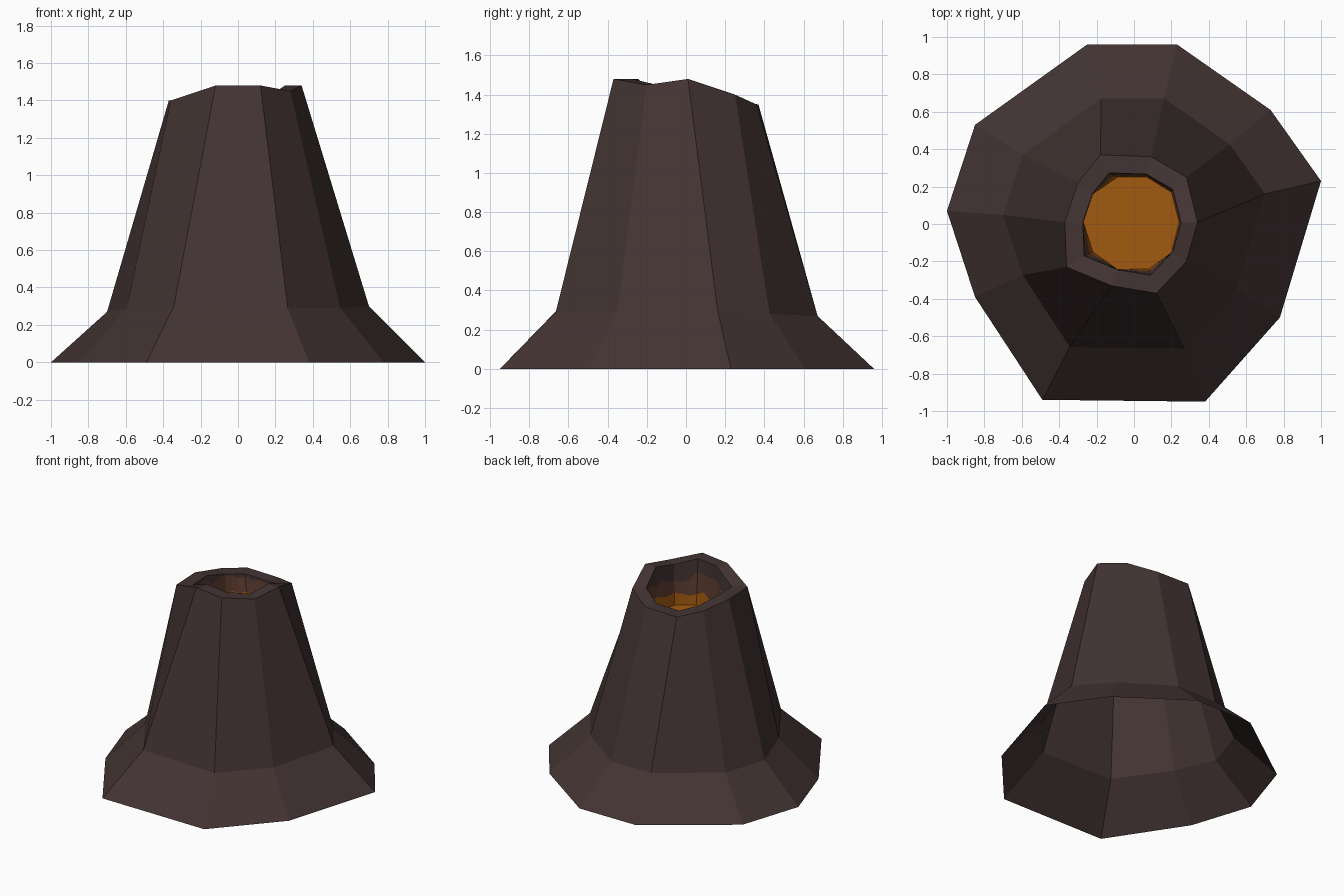
import bpy, bmesh, random
from mathutils import Vector

if "Cube" in bpy.data.objects:
    bpy.data.objects.remove(bpy.data.objects["Cube"])

random.seed(4)

# Ten-sided outlines, clockwise seen from above
BASE = [(-0.25, 0.96), (0.23, 0.96), (0.73, 0.61), (1.0, 0.23), (0.78, -0.50),
        (0.38, -0.95), (-0.49, -0.94), (-0.85, -0.39), (-1.0, 0.07), (-0.85, 0.53)]
SHOULDER_Z = [0.27, 0.27, 0.28, 0.30, 0.29, 0.29, 0.30, 0.29, 0.27, 0.27]
RIM = [(-0.18, 0.37, 1.35), (0.09, 0.36, 1.35), (0.28, 0.25, 1.40), (0.34, 0.01, 1.48),
       (0.28, -0.20, 1.45), (0.12, -0.37, 1.48), (-0.12, -0.33, 1.48),
       (-0.36, -0.23, 1.40), (-0.37, 0.01, 1.40), (-0.30, 0.22, 1.37)]
POOL = [(-0.09, 0.25), (0.07, 0.25), (0.20, 0.17), (0.24, 0.01), (0.20, -0.15),
        (0.08, -0.24), (-0.09, -0.24), (-0.22, -0.15), (-0.27, 0.01), (-0.22, 0.16)]
LAVA_Z = 1.14
N = len(BASE)


def material(name, rgb):
    m = bpy.data.materials.new(name)
    m.diffuse_color = (*rgb, 1)
    m.use_nodes = True
    m.node_tree.nodes["Principled BSDF"].inputs["Base Color"].default_value = m.diffuse_color
    return m


ROCK = material("dark_rock", (0.056, 0.034, 0.033))
SCORCHED = material("scorched_rock", (0.110, 0.046, 0.030))
LAVA = material("lava_orange", (0.360, 0.100, 0.005))


def loft(name, rings, mats, cap=False):
    """Join rings with quads; band i of the loft takes material i."""
    bm = bmesh.new()
    rows = [[bm.verts.new(p) for p in ring] for ring in rings]
    for i, (a, b) in enumerate(zip(rows, rows[1:])):
        n = len(a)
        for k in range(n):
            j = (k + 1) % n
            f = bm.faces.new((a[k], b[k], b[j], a[j]))
            f.material_index = min(i, len(mats) - 1)
    if cap:
        bm.faces.new(rows[-1][::-1])
    me = bpy.data.meshes.new(name)
    bm.to_mesh(me)
    bm.free()
    for m in mats:
        me.materials.append(m)
    ob = bpy.data.objects.new(name, me)
    bpy.context.collection.objects.link(ob)
    return ob


# Mountain: flared open skirt, steep cone and flat lip around the crater
base = [(x, y, 0) for x, y in BASE]
shoulder = [(x * 0.70, y * 0.70, z) for (x, y), z in zip(BASE, SHOULDER_Z)]
lip = [(x * 0.74, y * 0.74, z) for x, y, z in RIM]
loft("volcano_body", [base, shoulder, RIM, lip], [ROCK])


# Crater wall: rock, scorched and glowing bands with ragged borders
def split(ring, parts=3):
    return [Vector(ring[k]).lerp(Vector(ring[(k + 1) % N]), t / parts)
            for k in range(N) for t in range(parts)]


pool = [(x, y, LAVA_Z) for x, y in POOL]
top, bottom = split(lip), split(pool)


def border(low, high):
    ring = []
    for a, b in zip(top, bottom):
        t = (a.z - random.uniform(low, high)) / (a.z - b.z)
        ring.append(a.lerp(b, max(0.05, t)))
    return ring


loft("crater_wall", [top, border(1.31, 1.39), border(1.20, 1.26), bottom],
     [ROCK, SCORCHED, LAVA])

# Lava pool
loft("lava_pool", [pool], [LAVA], cap=True)
bpy.data.objects["lava_pool"].data.flip_normals()
if bpy.data.objects["lava_pool"].data.polygons[0].normal.z < 0:
    bpy.data.objects["lava_pool"].data.flip_normals()
